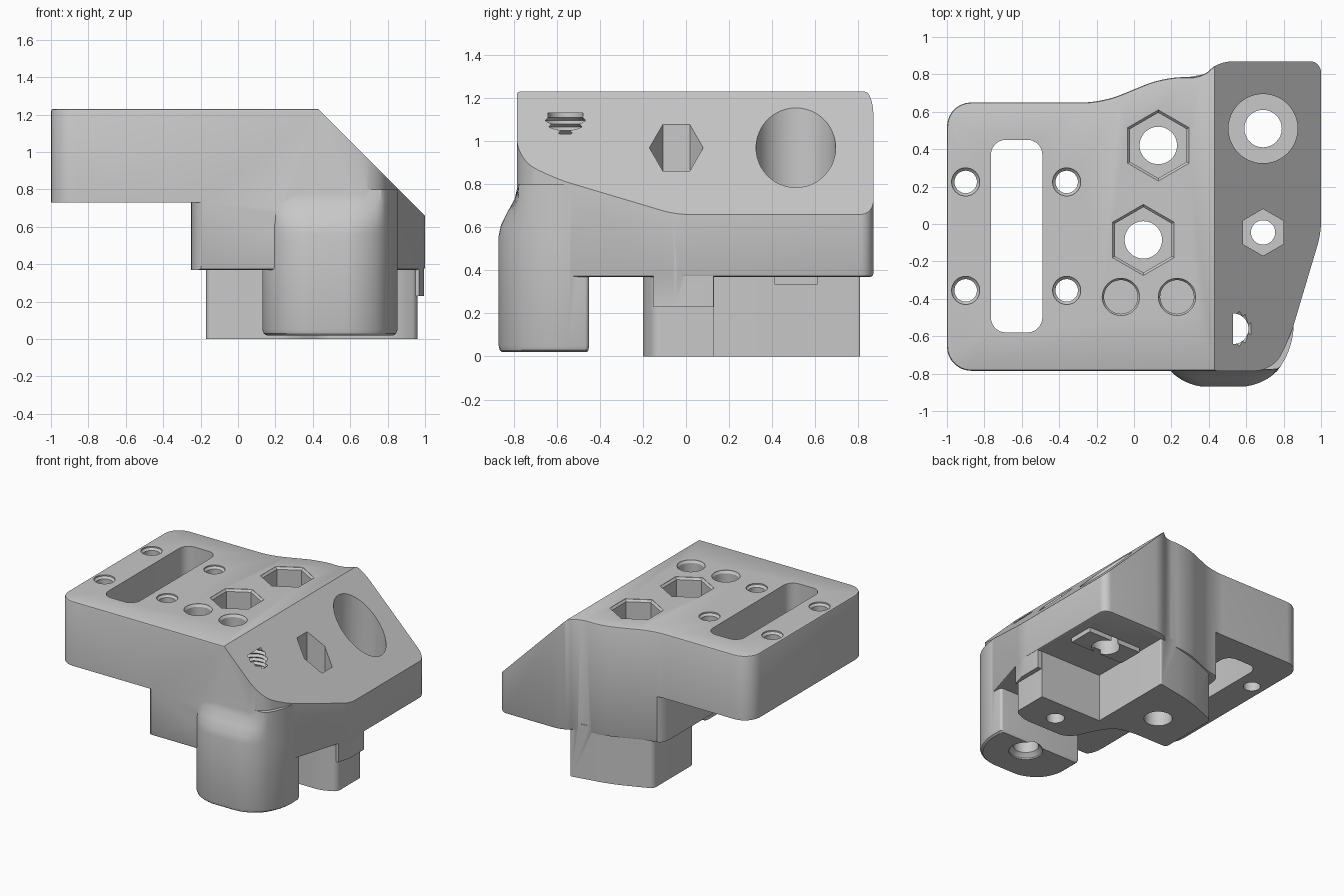
import bpy, bmesh, math
from mathutils import Vector
from mathutils.geometry import interpolate_bezier

cube = bpy.data.objects.get("Cube")
if cube:
    bpy.data.objects.remove(cube, do_unlink=True)

COLOUR = (0.58, 0.58, 0.58, 1)
grey = bpy.data.materials.new("plain_grey")
grey.use_nodes = True
grey.diffuse_color = COLOUR
grey.node_tree.nodes["Principled BSDF"].inputs["Base Color"].default_value = COLOUR


def rounded(corners, steps=8):
    """Outline from (x, y, tangent length) corners, each rounded when length > 0."""
    pts = []
    for i, (x, y, t) in enumerate(corners):
        p = Vector((x, y))
        if t == 0:
            pts.append(p)
            continue
        before = Vector(corners[i - 1][:2]) - p
        after = Vector(corners[(i + 1) % len(corners)][:2]) - p
        a = p + before.normalized() * min(t, before.length * 0.48)
        b = p + after.normalized() * min(t, after.length * 0.48)
        k = 0.5523
        pts += interpolate_bezier(a, a.lerp(p, k), b.lerp(p, k), b, steps)
    return [(p[0], p[1]) for p in pts]


def loft(name, rings):
    """Closed solid through rings of equal point count."""
    bm = bmesh.new()
    loops = [[bm.verts.new(p) for p in ring] for ring in rings]
    n = len(loops[0])
    for lo, hi in zip(loops, loops[1:]):
        for i in range(n):
            j = (i + 1) % n
            bm.faces.new((lo[i], lo[j], hi[j], hi[i]))
    bm.faces.new(loops[0][::-1])
    bm.faces.new(loops[-1])
    bmesh.ops.recalc_face_normals(bm, faces=bm.faces)
    mesh = bpy.data.meshes.new(name)
    bm.to_mesh(mesh)
    bm.free()
    mesh.materials.append(grey)
    ob = bpy.data.objects.new(name, mesh)
    bpy.context.collection.objects.link(ob)
    return ob


def prism(name, outline, z0, z1):
    return loft(name, [[(x, y, z) for x, y in outline] for z in (z0, z1)])


def lathe(name, x, y, profile, sides=48):
    """Upright turned solid from (radius, z) pairs; six sides give a hexagon."""
    ring = [math.pi / 2 + math.tau * i / sides for i in range(sides)]
    return loft(name, [[(x + r * math.cos(a), y + r * math.sin(a), z) for a in ring]
                       for r, z in profile])


def apply(ob, mod):
    bpy.context.view_layer.objects.active = ob
    bpy.ops.object.modifier_apply(modifier=mod.name)


def combine(tool, operation):
    mod = body.modifiers.new(operation.lower(), 'BOOLEAN')
    mod.operation = operation
    mod.solver = 'EXACT'
    mod.object = tool
    apply(body, mod)
    bpy.data.objects.remove(tool, do_unlink=True)


def cut(tool):
    combine(tool, 'DIFFERENCE')


def add(tool):
    combine(tool, 'UNION')


# Main body with softened rims
plan = rounded([(-1, -0.785, 0.13), (0.74, -0.785, 0.09), (0.83, -0.62, 0.09), (1, -0.05, 0.06),
                (1, 0.87, 0.06), (0.45, 0.87, 0.08), (0.37, 0.785, 0.06),
                (0.16, 0.785, 0.1), (-0.17, 0.65, 0.1), (-1, 0.65, 0.13)])
body = prism("bracket_body", plan, 0.37, 1.23)
bevel = body.modifiers.new("edge_bevel", 'BEVEL')
bevel.width = 0.013
bevel.segments = 2
bevel.limit_method = 'ANGLE'
bevel.angle_limit = math.radians(60)
bevel.use_clamp_overlap = False
apply(body, bevel)

# Sloping right shoulder
shoulder = prism("shoulder_cutter", [(0.43, -1.1), (2.43, -1.1), (2.43, 1.1), (0.43, 1.1)], 0, 1)
for v in shoulder.data.vertices:
    v.co.z = 1.23 - (v.co.x - 0.43) if v.co.z < 0.5 else 1.6
    if v.co.x < 1 and v.co.z > 1.5:
        v.co.x = 0.06
    elif v.co.x < 1:
        v.co.x, v.co.z = 0.06, 1.6 - 1e-3
    else:
        v.co.z = max(v.co.z, -0.77)
cut(shoulder)

# Space under the thin left plate
cut(prism("under_plate", rounded([(-1.3, -1, 0), (-0.1, -1, 0), (-0.1, -0.79, 0),
                                  (-0.25, -0.79, 0.13), (-0.25, 0.66, 0.12),
                                  (-0.1, 0.69, 0), (-0.1, 1, 0), (-1.3, 1, 0)]), 0.2, 0.73))

# Front boss, blending back into the front wall
boss_plan = rounded([(0.13, -0.45, 0.02), (0.13, -0.72, 0.09), (0.28, -0.87, 0.1),
                     (0.72, -0.87, 0.15), (0.855, -0.64, 0.1), (0.85, -0.45, 0.02)])
rings = []
for z, inset, blend in ((0.02, 0.03, 0), (0.03, 0.01, 0), (0.05, 0, 0), (0.56, 0, 0), (0.61, 0, 0.12),
                        (0.67, 0, 0.45), (0.73, 0, 0.82), (0.8, 0, 1)):
    ring = []
    for x, y in boss_plan:
        y += blend * (max(y, -0.775 + 0.05 * (y + 0.775)) - y)
        ring.append((0.5 + (x - 0.5) * (1 - 2 * inset), -0.6 + (y + 0.6) * (1 - 2 * inset), z))
    rings.append(ring)
add(loft("front_boss", rings))

# Rear foot, its overhanging strip and the raised key
add(prism("rear_foot", rounded([(-0.17, 0.15, 0.03), (-0.17, 0.64, 0.03), (0.12, 0.755, 0.1),
                                (0.43, 0.81, 0.01), (0.43, 0.13, 0), (0.96, 0.13, 0),
                                (0.96, -0.15, 0.03), (0.85, -0.2, 0.05), (0.45, -0.2, 0.08),
                                (0.3, 0.12, 0.12), (0.13, 0.15, 0.05)]), 0, 0.42))
add(prism("foot_strip", [(0.9, -0.15), (0.968, -0.15), (0.995, -0.05), (0.995, 0.127), (0.9, 0.127)],
          0.23, 0.45))
for x in (0.56, 0.82):
    add(prism("slot_key", [(x - 0.1, 0.41), (x + 0.1, 0.41), (x + 0.1, 0.61), (x - 0.1, 0.61)],
              0.335, 0.41))

# Long slot and four screw holes in the plate
cut(prism("long_slot", rounded([(x, y, 0.08) for x, y in
                                ((-0.765, -0.58), (-0.49, -0.58), (-0.49, 0.45), (-0.765, 0.45))]), 0.5, 1.4))
for x in (-0.9, -0.36):
    for y in (-0.355, 0.225):
        cut(lathe("screw_hole", x, y, [(0.06, 0.2), (0.06, 1.205), (0.075, 1.22), (0.075, 1.4)]))

# Two shallow round pockets
for x in (-0.07, 0.23):
    cut(lathe("round_pocket", x, -0.39, [(0.09, 1.07), (0.09, 1.21), (0.1, 1.225), (0.1, 1.4)]))

# Nut pockets with through holes
for x, y, size, bore, floor, rim in ((0.13, 0.42, 0.175, 0.1, 0.95, 0.015),
                                     (0.05, -0.085, 0.175, 0.1, 0.95, 0.015),
                                     (0.69, -0.045, 0.125, 0.065, 0.6, 0.003)):
    cut(lathe("nut_pocket", x, y, [(size, floor), (size, 1.213), (size + rim, 1.228),
                                   (size + rim, 1.4)], 6))
    cut(lathe("through_hole", x, y, [(bore, -0.1), (bore, 1.3)]))

# Large counterbore in the slope
cut(lathe("counterbore", 0.69, 0.51, [(0.185, 0.6), (0.185, 1.4)]))
cut(lathe("counterbore_hole", 0.69, 0.51, [(0.1, 0.1), (0.1, 0.8)]))

# Threaded hole rising from the boss
thread = [(0.12, -0.1), (0.12, 0.03), (0.09, 0.06), (0.09, 0.9)]
for i in range(7):
    thread += [(0.1, 0.915 + 0.03 * i), (0.082, 0.93 + 0.03 * i)]
thread.append((0.082, 1.13))
cut(lathe("threaded_hole", 0.53, -0.56, thread))

# Smooth shading with sharp edges kept
bpy.ops.object.select_all(action='DESELECT')
body.select_set(True)
bpy.context.view_layer.objects.active = body
bpy.ops.object.shade_smooth_by_angle(angle=math.radians(30))
